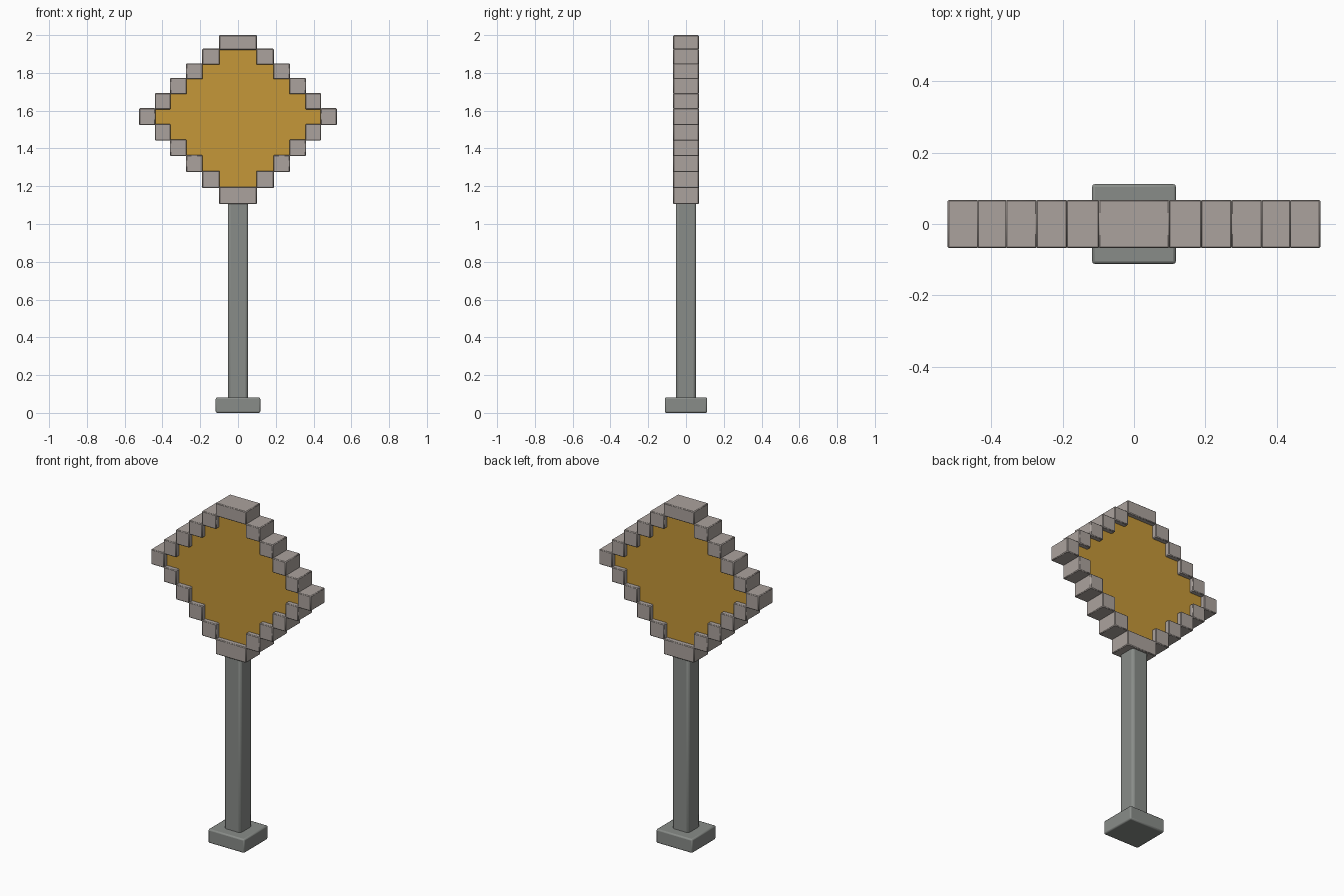
import bpy, bmesh, math

if "Cube" in bpy.data.objects:
    bpy.data.objects.remove(bpy.data.objects["Cube"])

def material(name, rgb):
    m = bpy.data.materials.new(name)
    m.diffuse_color = (*rgb, 1)
    m.use_nodes = True
    m.node_tree.nodes["Principled BSDF"].inputs["Base Color"].default_value = m.diffuse_color
    return m

STONE = material("pale warm grey", (0.41, 0.365, 0.34))
GOLD = material("gold", (0.56, 0.31, 0.04))
STEEL = material("steel grey", (0.25, 0.265, 0.25))

def make_object(name, bm, mat, bevel=0, segments=1):
    bmesh.ops.recalc_face_normals(bm, faces=bm.faces)
    me = bpy.data.meshes.new(name)
    bm.to_mesh(me)
    bm.free()
    me.materials.append(mat)
    ob = bpy.data.objects.new(name, me)
    bpy.context.collection.objects.link(ob)
    if bevel:
        mod = ob.modifiers.new("bevel", 'BEVEL')
        mod.width, mod.segments = bevel, segments
    bpy.ops.object.select_all(action='DESELECT')
    ob.select_set(True)
    bpy.context.view_layer.objects.active = ob
    bpy.ops.object.shade_smooth_by_angle(angle=math.radians(50))
    return ob

def add_box(bm, x0, x1, y0, y1, z0, z1):
    vs = bmesh.ops.create_cube(bm, size=1)["verts"]
    for v in vs:
        v.co.x = x1 if v.co.x > 0 else x0
        v.co.y = y1 if v.co.y > 0 else y0
        v.co.z = z1 if v.co.z > 0 else z0

# Stair grid of the diamond head: column edges and row heights
edges = [0, 0.10, 0.19, 0.275, 0.36, 0.44, 0.523]
rows = [1.105, 1.193, 1.278, 1.362, 1.445, 1.527, 1.61, 1.69, 1.77, 1.847, 1.925, 2.0]

# Stepped frame of blocks
bm = bmesh.new()
e = 0.003
for i in range(11):
    k = 5 - abs(i - 5)
    z0, z1 = rows[i] - e * (i > 0), rows[i + 1] + e * (i < 10)
    if k == 0:
        add_box(bm, -edges[1], edges[1], -0.068, 0.068, z0, z1)
    else:
        for s in (-1, 1):
            a, b = sorted((s * (edges[k] - e), s * edges[k + 1]))
            add_box(bm, a, b, -0.068, 0.068, z0, z1)
make_object("stepped_frame", bm, STONE, 0.004)

# Recessed panel filling the frame
bm = bmesh.new()
right = []
for i in range(1, 10):
    x = edges[5 - abs(i - 5)]
    right += [(x, rows[i]), (x, rows[i + 1])]
outline = right + [(-x, z) for x, z in reversed(right)]
face = bm.faces.new([bm.verts.new((x, -0.04, z)) for x, z in outline])
ext = bmesh.ops.extrude_face_region(bm, geom=[face])["geom"]
for v in ext:
    if isinstance(v, bmesh.types.BMVert):
        v.co.y = 0.04
make_object("gold_panel", bm, GOLD)

# Square pole with softened corners
bm = bmesh.new()
add_box(bm, -0.054, 0.054, -0.054, 0.054, 0.05, 1.13)
make_object("pole", bm, STEEL, 0.014, 2)

# Foot block
bm = bmesh.new()
add_box(bm, -0.118, 0.118, -0.112, 0.112, 0, 0.082)
make_object("foot", bm, STEEL, 0.008, 2)
